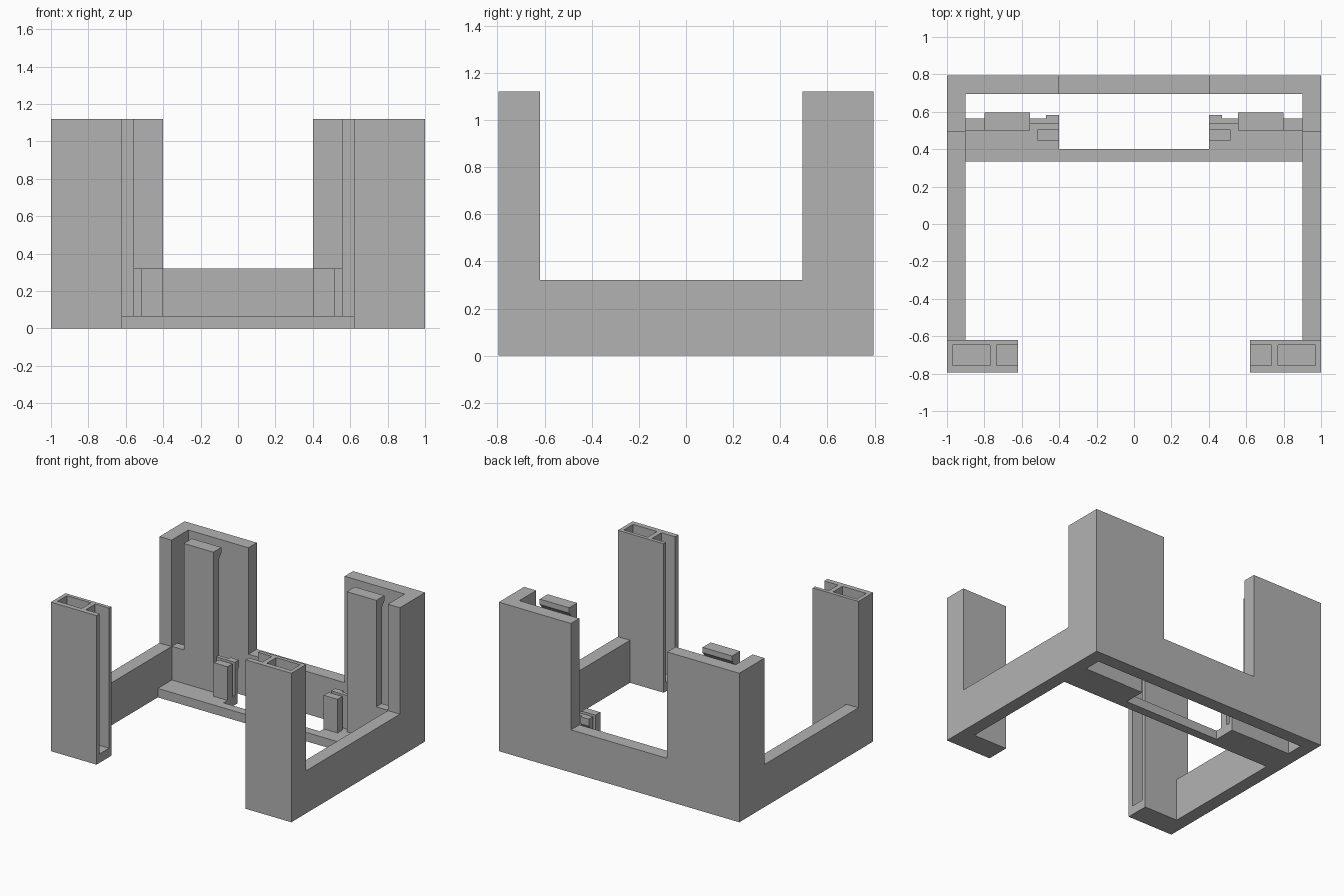
import bpy
import bmesh
from mathutils import Vector

cube = bpy.data.objects.get("Cube")
if cube:
    bpy.data.objects.remove(cube, do_unlink=True)

GREY = (0.45, 0.45, 0.45, 1)
grey = bpy.data.materials.new("plain grey")
grey.use_nodes = True
grey.diffuse_color = GREY
grey.node_tree.nodes["Principled BSDF"].inputs["Base Color"].default_value = GREY

TOP, LOW, FLOOR = 1.12, 0.32, 0.067


def prism(name, outline, axis, start, end):
    """Extrude a 2D outline along an axis (0 = x, 1 = y, 2 = z)."""
    bm = bmesh.new()
    verts = []
    for a, b in outline:
        co = [a, b]
        co.insert(axis, start)
        verts.append(bm.verts.new(co))
    face = bm.faces.new(verts)
    ext = bmesh.ops.extrude_face_region(bm, geom=[face])
    move = Vector((0, 0, 0))
    move[axis] = end - start
    bmesh.ops.translate(bm, vec=move,
                        verts=[g for g in ext["geom"] if isinstance(g, bmesh.types.BMVert)])
    bmesh.ops.recalc_face_normals(bm, faces=bm.faces)
    mesh = bpy.data.meshes.new(name)
    bm.to_mesh(mesh)
    bm.free()
    mesh.materials.append(grey)
    obj = bpy.data.objects.new(name, mesh)
    bpy.context.collection.objects.link(obj)
    return obj


def box(name, x, y, z):
    return prism(name, [(x[0], y[0]), (x[1], y[0]), (x[1], y[1]), (x[0], y[1])], 2, *z)


def mirrored(obj):
    """Copy a left part to the right side."""
    mesh = obj.data.copy()
    for v in mesh.vertices:
        v.co.x *= -1
    mesh.flip_normals()
    other = bpy.data.objects.new(obj.name.replace("left", "right"), mesh)
    bpy.context.collection.objects.link(other)


def cut(obj, cutter):
    mod = obj.modifiers.new("cut", "BOOLEAN")
    mod.operation = "DIFFERENCE"
    mod.solver = "EXACT"
    mod.object = cutter
    bpy.context.view_layer.update()
    graph = bpy.context.evaluated_depsgraph_get()
    obj.data = bpy.data.meshes.new_from_object(obj.evaluated_get(graph))
    obj.modifiers.clear()
    bpy.data.objects.remove(cutter, do_unlink=True)


# Back wall with a low middle
prism("back_wall", [(-0.9, 0), (0.9, 0), (0.9, TOP), (0.4, TOP), (0.4, LOW),
                    (-0.4, LOW), (-0.4, TOP), (-0.9, TOP)], 1, 0.695, 0.795)

# Floor bar, narrowed in the middle
prism("floor_bar", [(-0.9, 0.333), (0.9, 0.333), (0.9, 0.5), (0.4, 0.5), (0.4, 0.4),
                    (-0.4, 0.4), (-0.4, 0.5), (-0.9, 0.5)], 2, 0, FLOOR)

parts = []

# Side wall, tall at the rear corner
parts.append(prism("left_side_wall", [(-0.62, 0), (0.795, 0), (0.795, TOP), (0.495, TOP),
                                      (0.495, LOW), (-0.62, LOW)], 0, 0.9, 1))

# Front post with a closed pocket and a slot open to the inside
post = box("left_front_post", (0.62, 1), (-0.795, -0.62), (0, TOP))
for x in ((0.77, 0.97), (0.55, 0.735)):
    cut(post, box("pocket_cutter", x, (-0.757, -0.647), (FLOOR, TOP + 0.1)))
parts.append(post)

# Low panel and the tall hooked clip rising from it
parts.append(box("left_low_panel", (0.555, 0.9), (0.5, 0.565), (0, LOW)))
parts.append(prism("left_tall_clip", [(0.5, LOW), (0.565, LOW), (0.565, 1.04), (0.595, 1.08),
                                      (0.595, TOP), (0.5, TOP)], 0, 0.555, 0.8))

# Small catch: front block, back plate and its hook
parts.append(box("left_catch_block", (0.4, 0.515), (0.447, 0.505), (FLOOR, LOW)))
parts.append(box("left_catch_plate", (0.4, 0.555), (0.535, 0.563), (0, LOW)))
parts.append(box("left_catch_foot", (0.4, 0.555), (0.5, 0.535), (0, FLOOR)))
parts.append(prism("left_catch_hook", [(0.563, 0.24), (0.583, 0.27), (0.583, LOW),
                                       (0.563, LOW)], 0, 0.4, 0.47))

for part in parts:
    mirrored(part)
